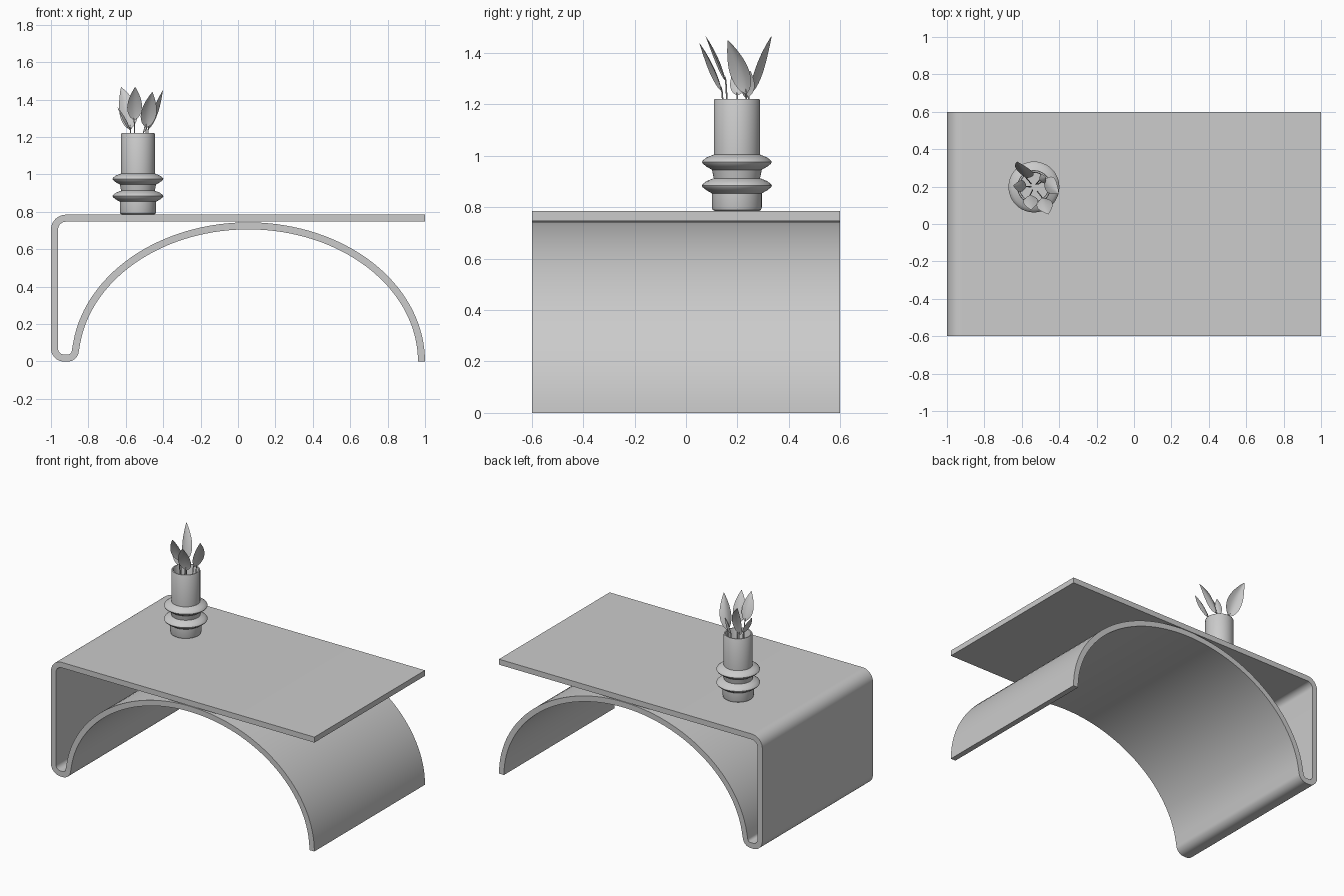
import bpy, bmesh
from math import sin, cos, pi, radians
from mathutils import Vector

if "Cube" in bpy.data.objects:
    bpy.data.objects.remove(bpy.data.objects["Cube"])


def make(name, verts, faces, angle=35):
    me = bpy.data.meshes.new(name)
    me.from_pydata([tuple(v) for v in verts], [], faces)
    bm = bmesh.new()
    bm.from_mesh(me)
    bmesh.ops.remove_doubles(bm, verts=bm.verts, dist=1e-6)
    bmesh.ops.recalc_face_normals(bm, faces=bm.faces)
    bm.to_mesh(me)
    bm.free()
    me.shade_smooth()
    me.set_sharp_from_angle(angle=radians(angle))
    ob = bpy.data.objects.new(name, me)
    bpy.context.collection.objects.link(ob)
    return ob


def arc(cx, cz, rx, rz, a0, a1, n):
    return [Vector((cx + rx * cos(radians(a0 + (a1 - a0) * i / n)),
                    cz + rz * sin(radians(a0 + (a1 - a0) * i / n)))) for i in range(n + 1)]


# Table: one bent ribbon (top, left side, foot, arch), extruded along y
path = [Vector((1, 0.766))]
path += arc(-0.92, 0.705, 0.061, 0.061, 90, 180, 10)
path += arc(-0.93, 0.0695, 0.051, 0.051, 180, 270, 10)
path += arc(-0.91, 0.0585, 0.04, 0.04, 270, 352, 8)
path += arc(0.055, 0, 0.926, 0.725, 172, 0, 64)
half = 0.0188
left, right = [], []
for i, p in enumerate(path):
    t = (path[min(i + 1, len(path) - 1)] - path[max(i - 1, 0)]).normalized()
    if i == 1:
        t = Vector((-1, 0))
    if i == len(path) - 1:
        t = Vector((0, -1))
    n = Vector((-t.y, t.x)) * half
    left.append(p + n)
    right.append(p - n)
verts, faces = [], []
for a, b in zip(left, right):
    verts += [(a.x, -0.6, a.y), (b.x, -0.6, b.y), (b.x, 0.6, b.y), (a.x, 0.6, a.y)]
for i in range(len(path) - 1):
    for k in range(4):
        m = (k + 1) % 4
        faces.append((4 * i + k, 4 * i + m, 4 * i + 4 + m, 4 * i + 4 + k))
e = 4 * (len(path) - 1)
faces += [(0, 1, 2, 3), (e, e + 1, e + 2, e + 3)]
make("bent_table", verts, faces)

# Vase: lathed profile with two flared rings and an open mouth
VX, VY = -0.535, 0.198
prof = [(0, 0.785), (0.085, 0.785), (0.094, 0.79), (0.097, 0.80), (0.097, 0.852)]
for zc in (0.884, 0.976):
    prof += [(0.097, zc - 0.03), (0.118, zc - 0.018), (0.133, zc - 0.006), (0.136, zc),
             (0.133, zc + 0.006), (0.118, zc + 0.018), (0.09, zc + 0.029)]
prof += [(0.09, 1.215), (0.087, 1.221), (0.079, 1.221), (0.076, 1.215), (0.076, 0.83), (0, 0.83)]
S = 48
verts = [(VX + r * cos(2 * pi * k / S), VY + r * sin(2 * pi * k / S), z)
         for r, z in prof for k in range(S)]
faces = [(i * S + k, i * S + (k + 1) % S, (i + 1) * S + (k + 1) % S, (i + 1) * S + k)
         for i in range(len(prof) - 1) for k in range(S)]
vase = make("ringed_vase", verts, faces)


# Leaves: pointed folded blade on a thin stem
def leaf(name, base, tip, side, hw):
    base, tip, side = Vector(base), Vector(tip), Vector(side).normalized()
    out = Vector((tip.x - base.x, tip.y - base.y, 0))
    mid = (base + tip) / 2 - out * 0.25
    side = (side - side.project(tip - base)).normalized()
    up = side.cross(tip - base).normalized()
    if up.dot(out) < 0:
        up = -up
    N, C = 12, 6
    verts, faces = [], []
    for i in range(N + 1):
        t = i / N
        p = base * (1 - t) ** 2 + mid * 2 * t * (1 - t) + tip * t * t
        w = hw * sin(pi * t ** 0.8) ** 0.85 if 0 < i < N else 0.001
        for j in range(C + 1):
            s = 2 * j / C - 1
            verts.append(p + side * w * s - up * w * 0.3 * abs(s) ** 1.5 * -1)
    for i in range(N):
        for j in range(C):
            a = i * (C + 1) + j
            faces.append((a, a + 1, a + C + 2, a + C + 1))
    make(name, verts, faces, 60)
    # stem
    cu = bpy.data.curves.new(name + "_stem", 'CURVE')
    cu.dimensions = '3D'
    cu.bevel_depth = 0.003
    cu.bevel_resolution = 1
    sp = cu.splines.new('POLY')
    root = Vector((VX, VY, 0.84)).lerp(Vector((base.x, base.y, 0.84)), 0.4)
    pts = [root, root.lerp(base, 0.6), base, base.lerp(mid, 0.2)]
    sp.points.add(3)
    for q, v in zip(sp.points, pts):
        q.co = (*v, 1)
    bpy.context.collection.objects.link(bpy.data.objects.new(name + "_stem", cu))


leaf("leaf_back", (-0.575, 0.245, 1.24), (-0.625, 0.333, 1.467), (1, -0.35, 0), 0.05)
leaf("leaf_front", (-0.555, 0.155, 1.29), (-0.55, 0.076, 1.467), (1, 0.1, 0), 0.04)
leaf("leaf_front_right", (-0.49, 0.14, 1.25), (-0.458, 0.052, 1.44), (1, 0.25, 0), 0.043)
leaf("leaf_right", (-0.48, 0.235, 1.24), (-0.402, 0.163, 1.45), (0.4, 1, 0), 0.042)
leaf("leaf_left", (-0.575, 0.2, 1.235), (-0.645, 0.205, 1.36), (0.2, 1, 0), 0.032)
leaf("leaf_small", (-0.505, 0.235, 1.225), (-0.47, 0.25, 1.33), (-0.4, 1, 0), 0.026)
